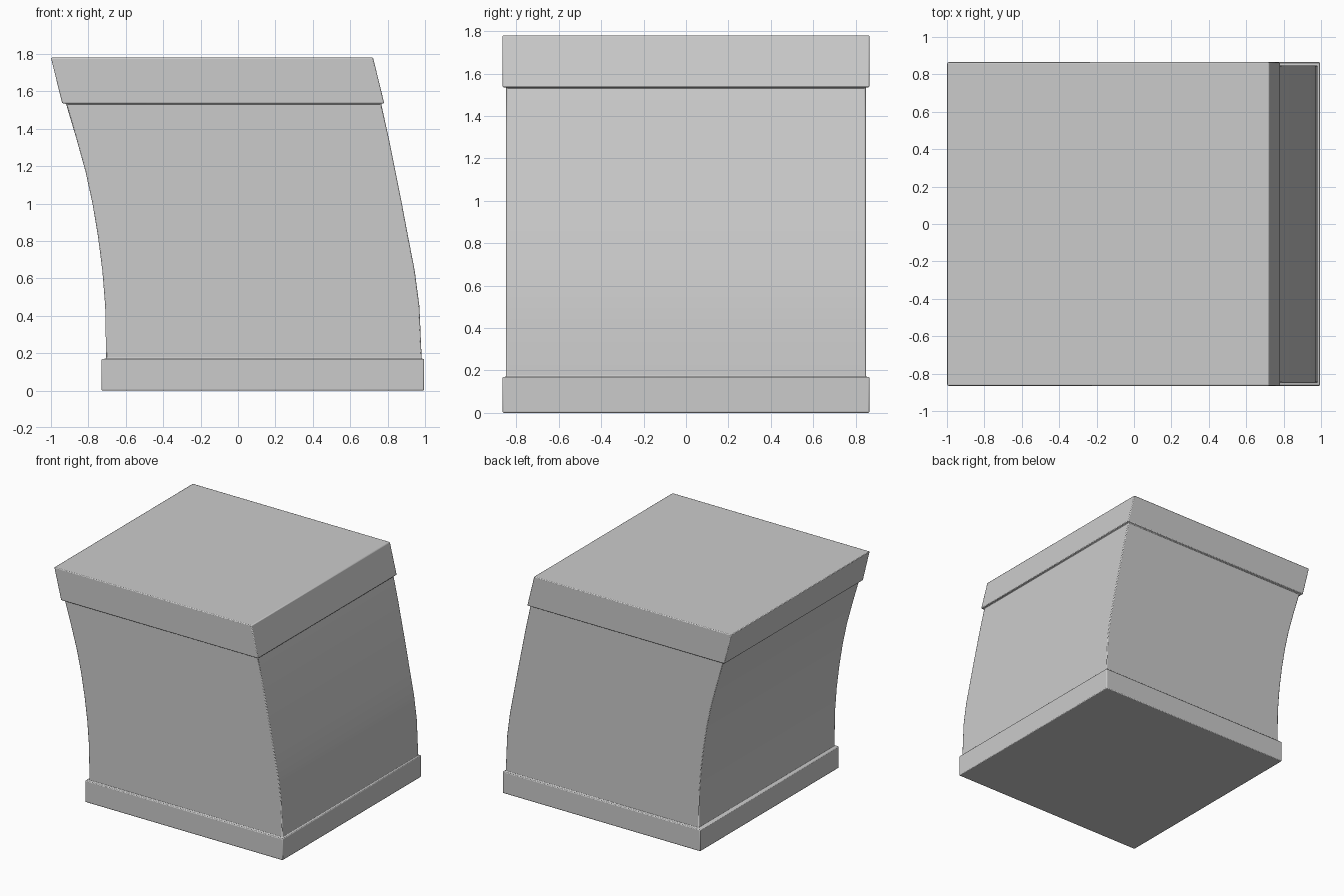
import bpy, bmesh
from math import radians

if "Cube" in bpy.data.objects:
    bpy.data.objects.remove(bpy.data.objects["Cube"])

# Rectangular cross-sections from bottom to top: (left x, right x, half depth, z)
BASE = [(-0.73, 0.995, 0.865, 0.0), (-0.73, 0.995, 0.865, 0.17)]
BODY = [(-0.705, 0.982, 0.848, 0.17), (-0.71, 0.97, 0.848, 0.45),
        (-0.725, 0.945, 0.848, 0.64), (-0.748, 0.91, 0.848, 0.82),
        (-0.778, 0.876, 0.848, 1.0), (-0.815, 0.842, 0.848, 1.17),
        (-0.865, 0.806, 0.848, 1.35), (-0.92, 0.765, 0.848, 1.535)]
CAP = [(-0.94, 0.782, 0.865, 1.535), (-1.0, 0.722, 0.865, 1.78)]


def loft(name, sections):
    """Join stacked rectangles into one closed solid."""
    bm = bmesh.new()
    rings = [[bm.verts.new(p) for p in
              ((x0, -d, z), (x1, -d, z), (x1, d, z), (x0, d, z))]
             for x0, x1, d, z in sections]
    for low, high in zip(rings, rings[1:]):
        for i in range(4):
            j = (i + 1) % 4
            bm.faces.new((low[i], low[j], high[j], high[i]))
    bm.faces.new(rings[0][::-1])
    bm.faces.new(rings[-1])
    bmesh.ops.recalc_face_normals(bm, faces=bm.faces)
    mesh = bpy.data.meshes.new(name)
    bm.to_mesh(mesh)
    bm.free()
    obj = bpy.data.objects.new(name, mesh)
    bpy.context.collection.objects.link(obj)
    return obj


# Leaning block with plinth and cap, as one skin without hidden inner faces
block = loft("leaning_pedestal", BASE + BODY + CAP)

# Slightly softened edges
bevel = block.modifiers.new("soft_edges", 'BEVEL')
bevel.width = 0.006
bevel.segments = 2
bevel.limit_method = 'ANGLE'
bevel.angle_limit = radians(40)

bpy.context.view_layer.objects.active = block
block.select_set(True)
bpy.ops.object.shade_smooth_by_angle(angle=radians(35))
